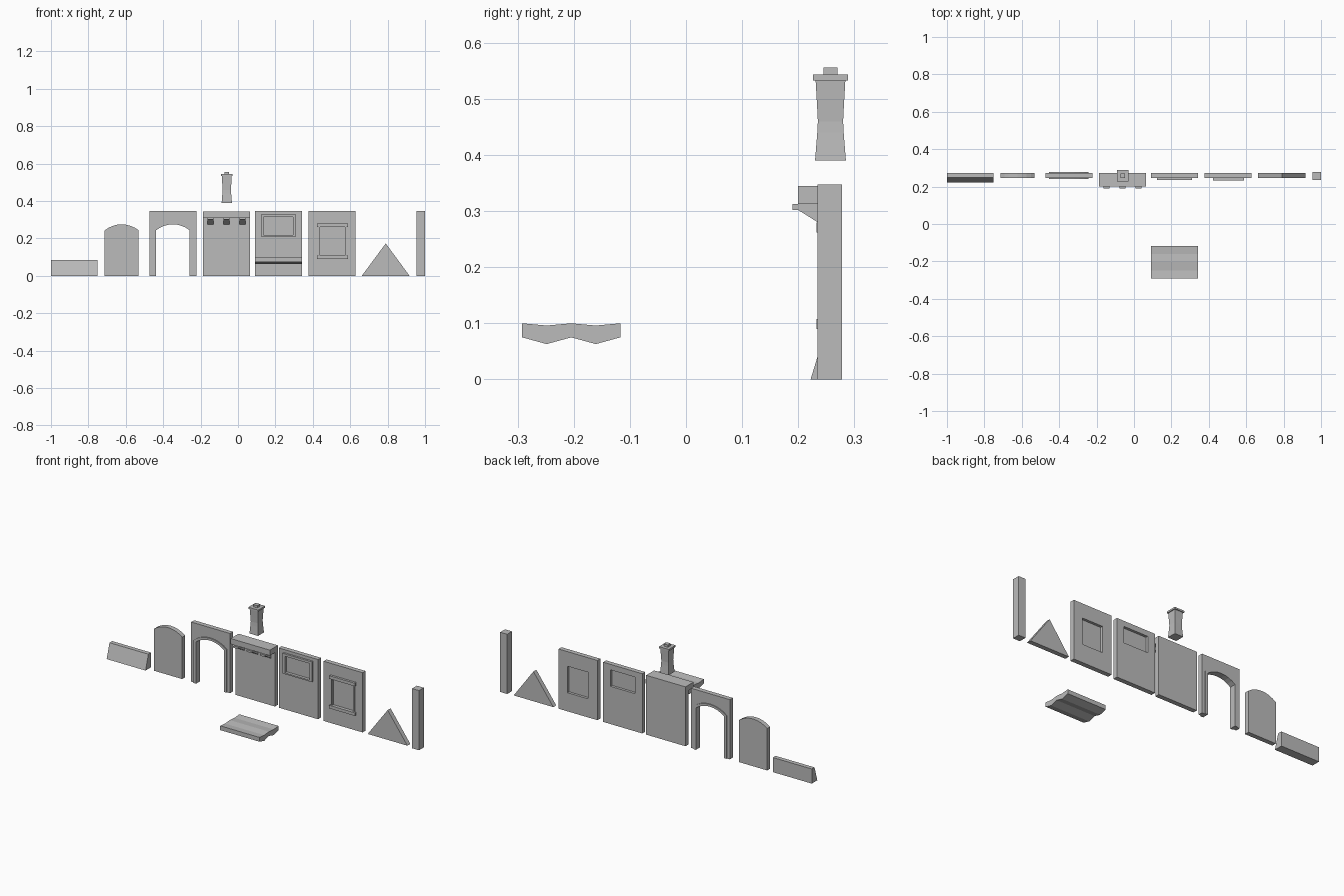
import bpy, bmesh, math

cube = bpy.data.objects.get("Cube")
if cube:
    bpy.data.objects.remove(cube, do_unlink=True)

grey = bpy.data.materials.new("plain_grey")
grey.use_nodes = True
COLOUR = (0.5, 0.5, 0.5, 1.0)
grey.diffuse_color = COLOUR
grey.node_tree.nodes["Principled BSDF"].inputs["Base Color"].default_value = COLOUR

FRONT, BACK = 0.246, 0.273      # wall thickness along y
LIP = 0.235                     # front of raised trim
TOP = 0.347                     # wall height


def finish(name, bm):
    bmesh.ops.recalc_face_normals(bm, faces=bm.faces)
    mesh = bpy.data.meshes.new(name)
    bm.to_mesh(mesh)
    bm.free()
    mesh.materials.append(grey)
    obj = bpy.data.objects.new(name, mesh)
    bpy.context.collection.objects.link(obj)
    return obj


def extrude(name, loops, offset):
    """Extrude one or more flat outlines along an offset."""
    bm = bmesh.new()
    for loop in loops:
        face = bm.faces.new([bm.verts.new(p) for p in loop])
        new = bmesh.ops.extrude_face_region(bm, geom=[face])["geom"]
        bmesh.ops.translate(bm, vec=offset,
                            verts=[v for v in new if isinstance(v, bmesh.types.BMVert)])
    return finish(name, bm)


def slab(name, outline, y0=FRONT, y1=BACK):
    """Front-facing (x, z) outline given a depth."""
    return extrude(name, [[(x, y0, z) for x, z in outline]], (0, y1 - y0, 0))


def sweep(name, profile, x0, x1):
    """Side (y, z) profile swept along x."""
    return extrude(name, [[(x0, y, z) for y, z in profile]], (x1 - x0, 0, 0))


def rect(x0, x1, z0, z1):
    return [(x0, z0), (x1, z0), (x1, z1), (x0, z1)]


def frame(name, outer, inner, y0, y1):
    """Closed rectangular ring between two rectangles."""
    bm = bmesh.new()
    rings = [[bm.verts.new((x, y, z)) for x, z in r]
             for r, y in ((outer, y0), (inner, y0), (inner, y1), (outer, y1))]
    for k in range(4):
        a, b = rings[k], rings[(k + 1) % 4]
        for i in range(4):
            j = (i + 1) % 4
            bm.faces.new((a[i], a[j], b[j], b[i]))
    return finish(name, bm)


def arch(cx, half, spring, rise, steps=8):
    """Points of a shallow circular arc, left to right."""
    radius = (half * half + rise * rise) / (2 * rise)
    angle = math.asin(half / radius)
    pts = []
    for i in range(steps + 1):
        t = -angle + 2 * angle * i / steps
        pts.append((cx + radius * math.sin(t),
                    spring + rise - radius + radius * math.cos(t)))
    return pts


# Sloped plinth
sweep("plinth", [(0.222, 0), (BACK, 0), (BACK, 0.085), (0.248, 0.085)], -1, -0.75)

# Round-topped door
slab("door", [(-0.713, 0)] + arch(-0.622, 0.091, 0.243, 0.032) + [(-0.531, 0)])

# Doorway wall with raised trim round the opening
cx = -0.348
opening = [(cx - 0.09, 0)] + arch(cx, 0.09, 0.243, 0.032) + [(cx + 0.09, 0)]
slab("doorway_wall",
     [(cx - 0.125, 0), (cx - 0.125, TOP), (cx + 0.125, TOP), (cx + 0.125, 0)] + opening[::-1])
trim = [(cx - 0.106, 0)] + arch(cx, 0.106, 0.25, 0.038) + [(cx + 0.106, 0)]
slab("doorway_trim", trim + opening[::-1], 0.24, 0.278)

# Wall with overhanging upper storey on brackets
sweep("overhang_wall", [(FRONT, 0), (BACK, 0), (BACK, 0.345), (0.2, 0.345),
                        (0.2, 0.313), (FRONT, 0.313)], -0.188, 0.065)
for i in range(3):
    x = -0.147 + i * 0.0855
    sweep("overhang_bracket", [(FRONT, 0.313), (0.19, 0.313), (0.19, 0.302),
                               (0.2, 0.302), (FRONT, 0.273)], x - 0.017, x + 0.017)

# Wide-window wall
glass = rect(0.137, 0.295, 0.219, 0.315)
frame("wide_window_wall", rect(0.09, 0.342, 0, TOP), glass, FRONT, BACK)
frame("wide_window_frame", rect(0.122, 0.31, 0.211, 0.329), glass, LIP, FRONT)
slab("wide_window_pane", glass, 0.252, 0.258)

# Tall-window wall with lintel and sill
glass = rect(0.438, 0.572, 0.108, 0.262)
frame("tall_window_wall", rect(0.378, 0.629, 0, TOP), glass, FRONT, BACK)
frame("tall_window_frame", rect(0.43, 0.58, 0.1, 0.27), glass, 0.24, FRONT)
slab("tall_window_pane", glass, 0.252, 0.258)
for name, z in (("tall_window_lintel", 0.262), ("tall_window_sill", 0.09)):
    slab(name, rect(0.423, 0.588, z, z + 0.018), 0.233, FRONT)

# Gable and corner post
slab("gable", [(0.662, 0), (0.917, 0), (0.79, 0.173)])
slab("corner_post", rect(0.955, 1, 0, TOP), 0.234, 0.278)

# Chimney: stacked square sections
bm = bmesh.new()
sections = [(0.0275, 0.39), (0.0235, 0.44), (0.0225, 0.46), (0.024, 0.49), (0.0265, 0.533),
            (0.0315, 0.533), (0.0315, 0.543), (0.0125, 0.543), (0.0125, 0.556)]
rings = [[bm.verts.new((-0.06 + sx * r, 0.2575 + sy * r, z))
          for sx, sy in ((-1, -1), (1, -1), (1, 1), (-1, 1))] for r, z in sections]
for a, b in zip(rings, rings[1:]):
    for i in range(4):
        j = (i + 1) % 4
        bm.faces.new((a[i], a[j], b[j], b[i]))
bm.faces.new(rings[0][::-1])
bm.faces.new(rings[-1])
finish("chimney", bm)

# Wavy roof tile
ys = [-0.292 + i * 0.04375 for i in range(5)]
top = [(y, 0.096 if i % 2 else 0.1) for i, y in enumerate(ys)]
bottom = [(y, 0.063 if i % 2 else 0.075) for i, y in enumerate(ys)]
sweep("roof_tile", top + bottom[::-1], 0.09, 0.342)
